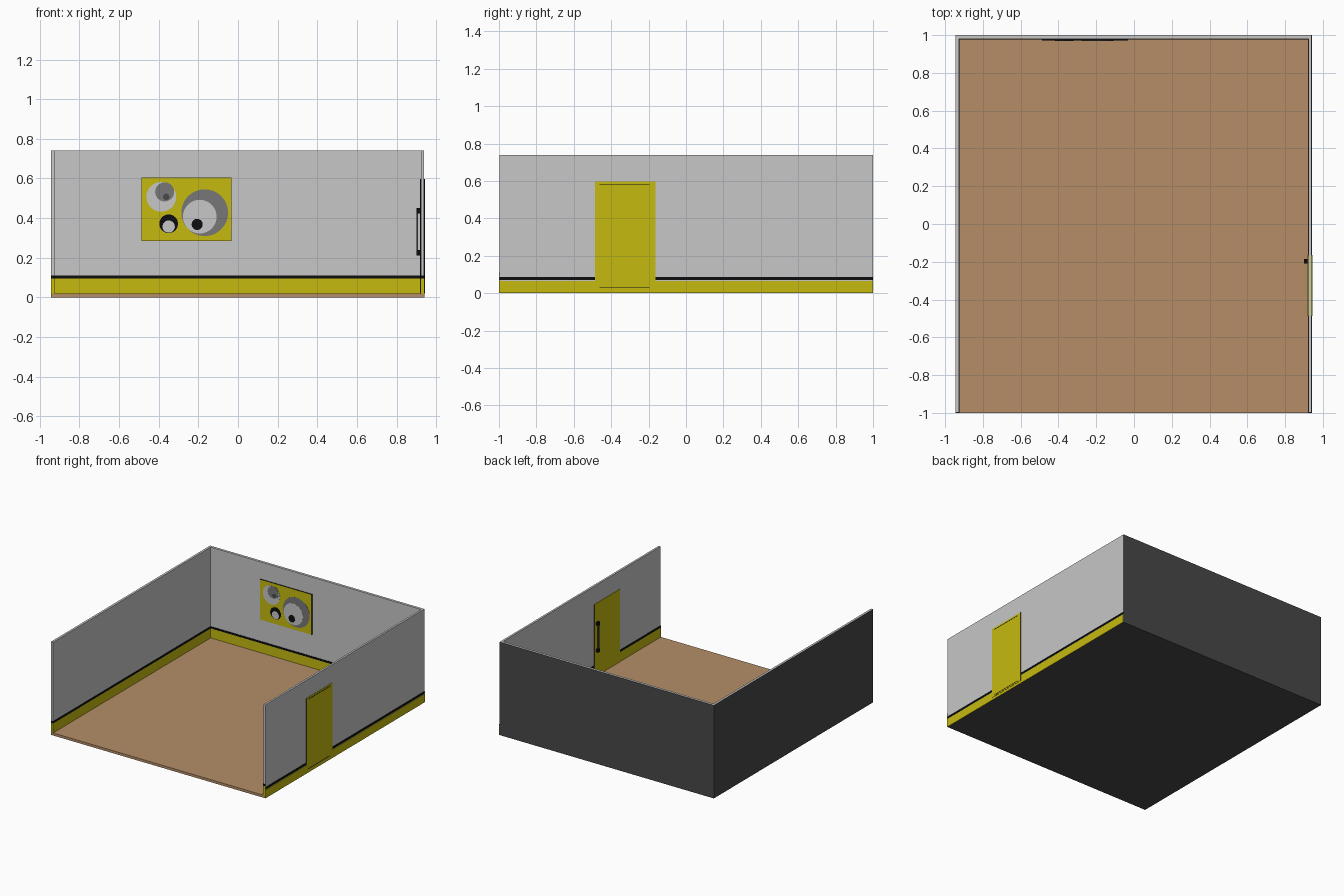
import bpy, bmesh, math
from mathutils import Vector, Matrix

if "Cube" in bpy.data.objects:
    bpy.data.objects.remove(bpy.data.objects["Cube"])


def material(name, r, g, b):
    m = bpy.data.materials.new(name)
    m.diffuse_color = (r, g, b, 1)
    m.use_nodes = True
    m.node_tree.nodes["Principled BSDF"].inputs["Base Color"].default_value = m.diffuse_color
    return m


GREY = material("wall grey", 0.57, 0.57, 0.57)
YELLOW = material("yellow", 0.56, 0.49, 0.005)
BLACK = material("black", 0.004, 0.004, 0.005)
BROWN = material("floor brown", 0.46, 0.27, 0.135)
DARK = material("dark shell grey", 0.065, 0.065, 0.065)
MID = material("mid grey", 0.185, 0.185, 0.185)


def finish(name, bm, mats):
    me = bpy.data.meshes.new(name)
    bm.to_mesh(me)
    bm.free()
    for m in mats:
        me.materials.append(m)
    ob = bpy.data.objects.new(name, me)
    bpy.context.collection.objects.link(ob)
    return ob


def box(name, lo, hi, mat, other=None, dirs=()):
    """Box between two corners; faces pointing along dirs get the other colour."""
    lo, hi = Vector(lo), Vector(hi)
    bm = bmesh.new()
    bmesh.ops.create_cube(bm, size=1)
    for v in bm.verts:
        v.co = Vector([(lo[i] + hi[i]) / 2 + v.co[i] * (hi[i] - lo[i]) for i in range(3)])
    bm.normal_update()
    for f in bm.faces:
        if any(f.normal.dot(Vector(d)) > 0.9 for d in dirs):
            f.material_index = 1
    return finish(name, bm, [mat, other] if other else [mat])


def disc(name, x, z, r, layer, mat):
    """Thin painted disc on the back wall picture, facing the front."""
    y0, y1 = PIC_Y - 0.0012 * layer, PIC_Y
    bm = bmesh.new()
    rot = Matrix.Translation((x, (y0 + y1) / 2, z)) @ Matrix.Rotation(math.pi / 2, 4, 'X')
    bmesh.ops.create_cone(bm, cap_ends=True, segments=48, radius1=r, radius2=r,
                          depth=y1 - y0, matrix=rot)
    return finish(name, bm, [mat])


LEFT, BACK, DOWN = (-1, 0, 0), (0, 1, 0), (0, 0, -1)
XL, XLI = -0.945, -0.927      # left wall outer and inner
XRI, XR, XT = 0.923, 0.939, 0.942   # right wall inner, outer, outer trim
YB, TOP, FL = 0.98, 0.74, 0.02
D0, D1 = -0.487, -0.163       # door edges

# Floor and three walls, dark on the outer left, back and bottom
box("floor", (XL, -1, 0), (XR, 1, FL), BROWN, DARK, (LEFT, BACK, DOWN))
box("left_wall", (XL, -0.998, FL), (XLI, YB, TOP), GREY, DARK, (LEFT,))
box("back_wall", (XL, YB, FL), (XR, 1, TOP), GREY, DARK, (LEFT, BACK))
box("right_wall", (XRI, -0.998, FL), (XR, YB, TOP), GREY)

# Inner skirting and black stripe, including the front wall ends
for part, z0, z1, t, mat in (("skirting", FL, 0.096, 0.002, YELLOW),
                             ("stripe", 0.096, 0.111, 0.003, BLACK)):
    box("left_" + part, (XLI, -0.998, z0), (XLI + t, YB, z1), mat)
    box("back_" + part, (XLI, YB - t, z0), (XRI, YB, z1), mat)
    box("right_front_" + part, (XRI - t, -0.998, z0), (XRI, D0, z1), mat)
    box("right_rear_" + part, (XRI - t, D1, z0), (XRI, YB, z1), mat)
    box("left_end_" + part, (XL, -1, z0), (XLI + t, -0.998, z1), mat)
    box("right_end_" + part, (XRI - t, -1, z0), (XT, -0.998, z1), mat)

# Outer skirting and stripe on the right wall, broken by the door
for part, z0, z1, mat in (("skirting", 0, 0.066, YELLOW), ("stripe", 0.071, 0.086, BLACK)):
    box("outer_front_" + part, (XR, -1, z0), (XT, D0, z1), mat)
    box("outer_rear_" + part, (XR, D1, z0), (XT, 1, z1), mat)
box("outer_door_sill", (XR, D0, 0), (XT, D1, FL), YELLOW)

# Door leaf: yellow on both faces, dark rim
box("door", (XRI - 0.004, D0, FL), (0.944, D1, 0.597), BLACK, YELLOW, ((1, 0, 0), LEFT, (0, 0, 1)))
for n, z in (("top", 0.583), ("bottom", 0.032)):
    box("door_line_" + n, (0.944, -0.462, z - 0.002), (0.945, -0.196, z + 0.002), BLACK)

# Door handle on the inside
for n, z in (("lower", 0.225), ("upper", 0.437)):
    box("handle_bracket_" + n, (0.9, -0.208, z - 0.013), (0.92, -0.184, z + 0.013), BLACK)
box("handle_bar", (0.901, -0.203, 0.225), (0.909, -0.189, 0.437), DARK)

# Picture on the back wall
PIC_Y = 0.972
box("picture", (-0.487, PIC_Y, 0.285), (-0.033, YB, 0.605), BLACK, YELLOW, ((0, -1, 0),))
for i, (x, z, r, layer, mat) in enumerate((
        (-0.387, 0.507, 0.075, 1, GREY), (-0.37, 0.532, 0.048, 2, MID),
        (-0.362, 0.507, 0.016, 3, DARK),
        (-0.168, 0.427, 0.118, 1, MID), (-0.193, 0.407, 0.085, 2, GREY),
        (-0.206, 0.368, 0.028, 3, BLACK),
        (-0.35, 0.371, 0.047, 1, BLACK), (-0.35, 0.357, 0.031, 2, GREY))):
    disc("picture_disc_%d" % (i + 1), x, z, r, layer, mat)
